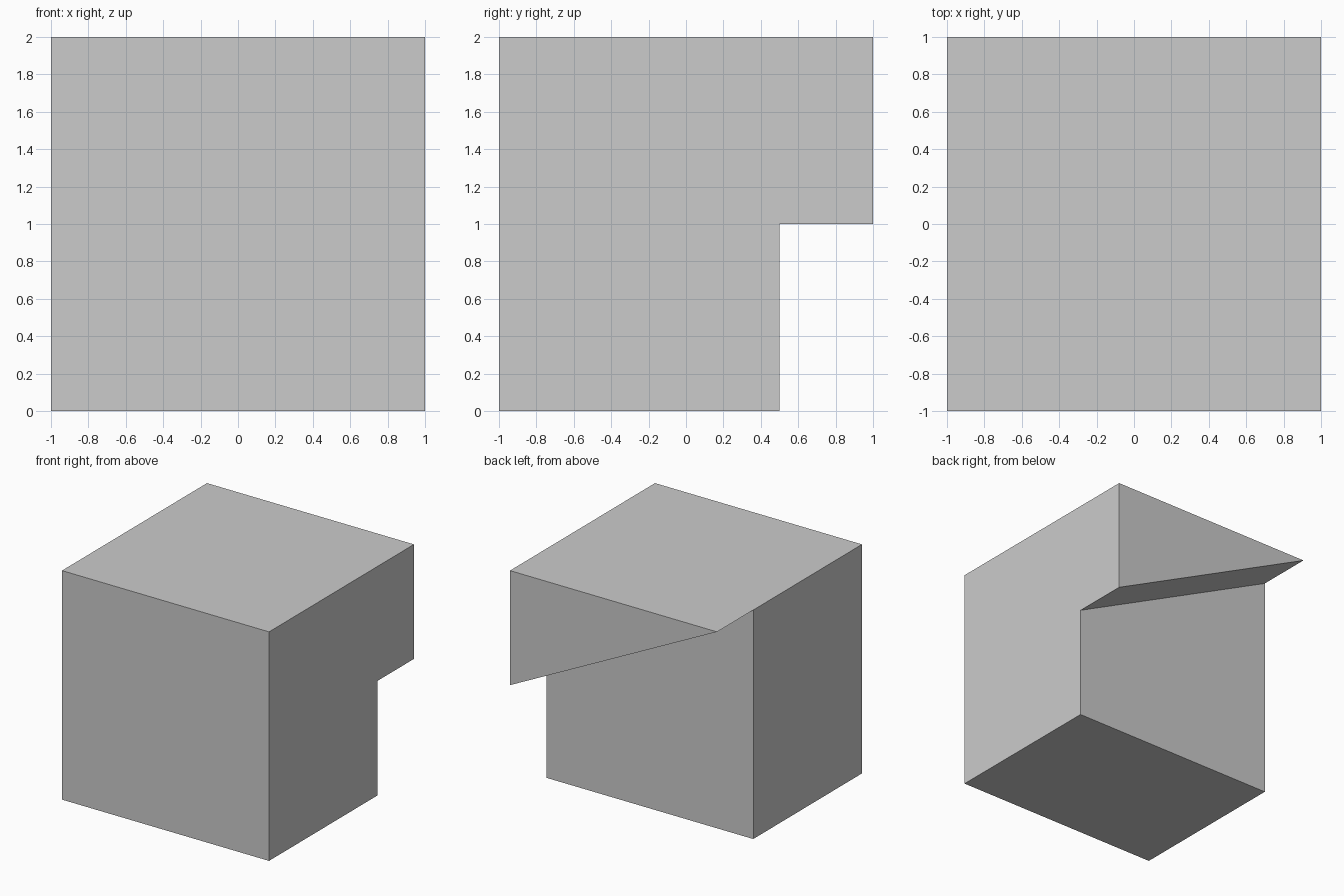
import bpy, bmesh
from mathutils import Matrix, Vector

if "Cube" in bpy.data.objects:
    bpy.data.objects.remove(bpy.data.objects["Cube"])

bm = bmesh.new()

# Main block: x -1..1, y -1..0.5, z 0..2
bmesh.ops.create_cube(bm, size=1, matrix=Matrix.Translation((0, -0.25, 1)) @ Matrix.Diagonal((2, 1.5, 2, 1)))


def vert_at(co):
    return min(bm.verts, key=lambda v: (v.co - Vector(co)).length)


# Split the back face diagonally, from halfway up the right edge to the top left corner
low, high = vert_at((1, 0.5, 0)), vert_at((1, 0.5, 2))
edge = bm.edges.get((low, high))
_, mid = bmesh.utils.edge_split(edge, low, 0.5)
tip = vert_at((-1, 0.5, 2))
back = next(f for f in mid.link_faces if tip in f.verts)
bmesh.utils.face_split(back, mid, tip)
wedge = next(f for f in bm.faces if len(f.verts) == 3)

# Pull the triangle back into an overhang with a sloping underside
ext = bmesh.ops.extrude_face_region(bm, geom=[wedge])
moved = [g for g in ext["geom"] if isinstance(g, bmesh.types.BMVert)]
bmesh.ops.translate(bm, verts=moved, vec=(0, 0.5, 0))
if wedge.is_valid:
    bmesh.ops.delete(bm, geom=[wedge], context="FACES_ONLY")

# Merge coplanar faces so the top and right side are single flat faces
bmesh.ops.dissolve_limit(bm, angle_limit=0.01, verts=bm.verts[:], edges=bm.edges[:])
bmesh.ops.recalc_face_normals(bm, faces=bm.faces[:])

mesh = bpy.data.meshes.new("block_with_overhang")
bm.to_mesh(mesh)
bm.free()
bpy.context.collection.objects.link(bpy.data.objects.new("block_with_overhang", mesh))
